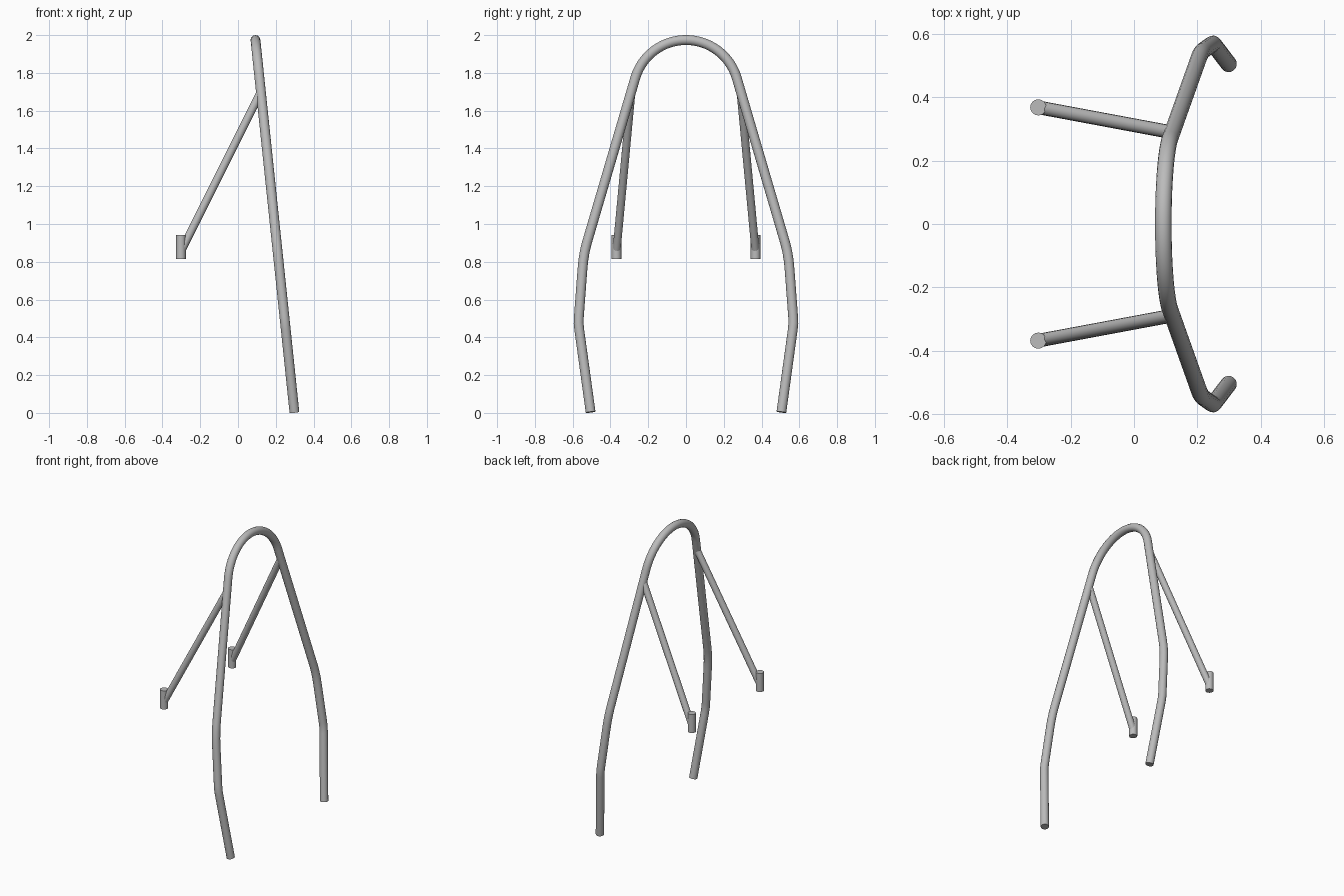
import bpy
import math

if "Cube" in bpy.data.objects:
    bpy.data.objects.remove(bpy.data.objects["Cube"], do_unlink=True)

# Bare steel
steel = bpy.data.materials.new("grey_steel")
steel.use_nodes = True
GREY = (0.5, 0.5, 0.5, 1)
steel.diffuse_color = GREY
steel.node_tree.nodes["Principled BSDF"].inputs["Base Color"].default_value = GREY


def tube(name, points, radius):
    """Sweep a capped round tube along a path."""
    curve = bpy.data.curves.new(name, "CURVE")
    curve.dimensions = "3D"
    curve.bevel_depth = radius
    curve.bevel_resolution = 6
    curve.use_fill_caps = True
    spline = curve.splines.new("POLY")
    spline.points.add(len(points) - 1)
    for p, co in zip(spline.points, points):
        p.co = (*co, 1)
    curve.materials.append(steel)
    obj = bpy.data.objects.new(name, curve)
    bpy.context.collection.objects.link(obj)
    bpy.ops.object.select_all(action="DESELECT")
    obj.select_set(True)
    bpy.context.view_layer.objects.active = obj
    bpy.ops.object.convert(target="MESH")
    bpy.ops.object.shade_smooth_by_angle(angle=math.radians(40))
    return obj


def hoop_point(y, z):
    """Place a point on the leaning plane of the hoop."""
    return (0.299 - 0.1046 * z, y, z)


# Main hoop: bent leg, then a round arch, mirrored
leg = [(0.505, 0.004), (0.565, 0.44), (0.5685, 0.475), (0.567, 0.51),
       (0.549, 0.75), (0.544, 0.805), (0.536, 0.855), (0.525, 0.9)]
R, STEPS, lean = 0.28, 16, math.radians(16.5)
arch = []
for i in range(STEPS):
    a = lean + (math.pi / 2 - lean) * i / STEPS
    arch.append((R * math.cos(a), 1.974 - R + R * math.sin(a)))
half = leg + arch
profile = half + [(0, 1.974)] + [(-y, z) for y, z in reversed(half)]
tube("main_hoop", [hoop_point(y, z) for y, z in profile], 0.026)

# Rear braces and their mounting stubs
for side, s in (("left", 1), ("right", -1)):
    tube(f"brace_{side}", [(-0.302, s * 0.368, 0.855), hoop_point(s * 0.289, 1.7)], 0.0215)
    tube(f"mount_stub_{side}", [(-0.302, s * 0.368, 0.815), (-0.302, s * 0.368, 0.942)], 0.0255)
